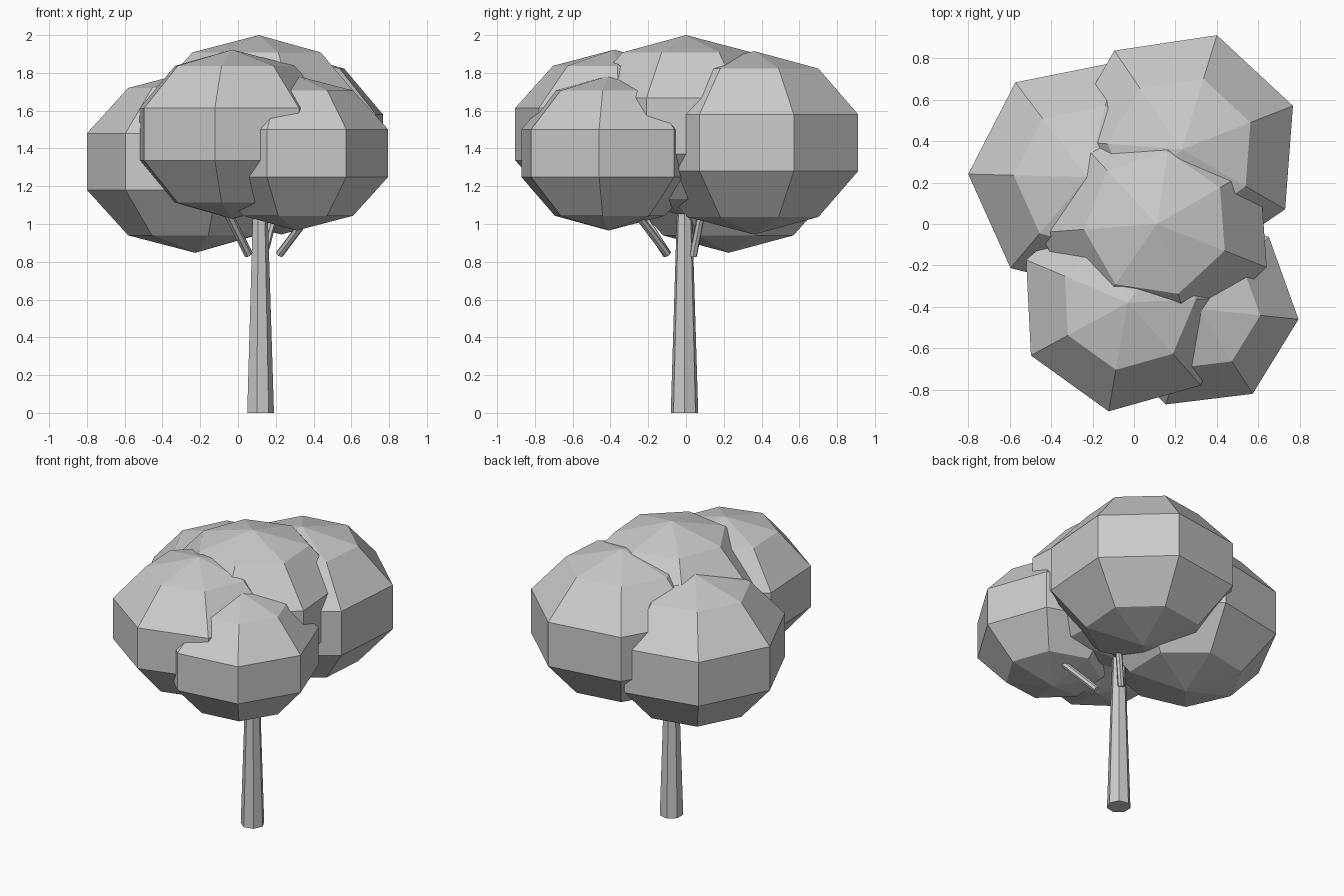
import bpy
import bmesh
from math import radians, pi
from mathutils import Matrix, Vector

cube = bpy.data.objects.get("Cube")
if cube:
    bpy.data.objects.remove(cube, do_unlink=True)

SIDES = 7

grey = bpy.data.materials.new("plain_grey")
grey.use_nodes = True
colour = (0.6, 0.6, 0.6, 1)
grey.diffuse_color = colour
grey.node_tree.nodes["Principled BSDF"].inputs["Base Color"].default_value = colour


def finish(name, bm):
    """Turn a bmesh into a flat-shaded object."""
    mesh = bpy.data.meshes.new(name)
    bm.to_mesh(mesh)
    bm.free()
    mesh.materials.append(grey)
    obj = bpy.data.objects.new(name, mesh)
    bpy.context.collection.objects.link(obj)


def foliage(name, centre, radius, turn):
    """Coarse sphere, slightly squashed, turned about z."""
    bm = bmesh.new()
    bmesh.ops.create_uvsphere(bm, u_segments=SIDES, v_segments=5, radius=radius)
    # Bring one corner of the widest ring to +x before turning
    corner = max(bm.verts, key=lambda v: v.co.xy.length)
    base = Vector((1, 0)).angle_signed(corner.co.xy)
    bm.transform(Matrix.Translation(centre)
                 @ Matrix.Rotation(radians(turn) + base, 4, "Z")
                 @ Matrix.Diagonal((1, 1, 0.8, 1)))
    finish(name, bm)


def limb(name, start, end, r_start, r_end):
    """Tapered prism between two points."""
    start, end = Vector(start), Vector(end)
    axis = end - start
    bm = bmesh.new()
    bmesh.ops.create_cone(bm, cap_ends=True, segments=SIDES, radius1=r_start,
                          radius2=r_end, depth=axis.length)
    first = max(bm.verts, key=lambda v: v.co.xy.length)
    base = Vector((1, 0)).angle_signed(first.co.xy)
    tilt = Vector((0, 0, 1)).rotation_difference(axis).to_matrix().to_4x4()
    bm.transform(Matrix.Translation((start + end) / 2) @ tilt
                 @ Matrix.Rotation(base, 4, "Z"))
    finish(name, bm)


# Crown
foliage("foliage_top", (0.11, 0, 1.52), 0.6, -21.5)
foliage("foliage_front", (-0.03, -0.38, 1.475), 0.56, 260)
foliage("foliage_back_left", (0.23, 0.36, 1.43), 0.607, 21.4)
foliage("foliage_back_right", (-0.227, 0.226, 1.33), 0.603, 178.5)
foliage("foliage_front_left", (0.31, -0.41, 1.375), 0.512, -5.9)

# Trunk and branches
limb("trunk", (0.116, -0.008, 0), (0.116, -0.008, 1.2), 0.0745, 0.037)
limb("branch_front", (0.055, -0.1, 0.84), (-0.1, -0.3, 1.15), 0.024, 0.024)
limb("branch_front_left", (0.22, -0.1, 0.84), (0.4, -0.28, 1.08), 0.021, 0.021)
limb("branch_back_left", (0.135, 0.037, 0.83), (0.23, 0.11, 1.2), 0.021, 0.021)
